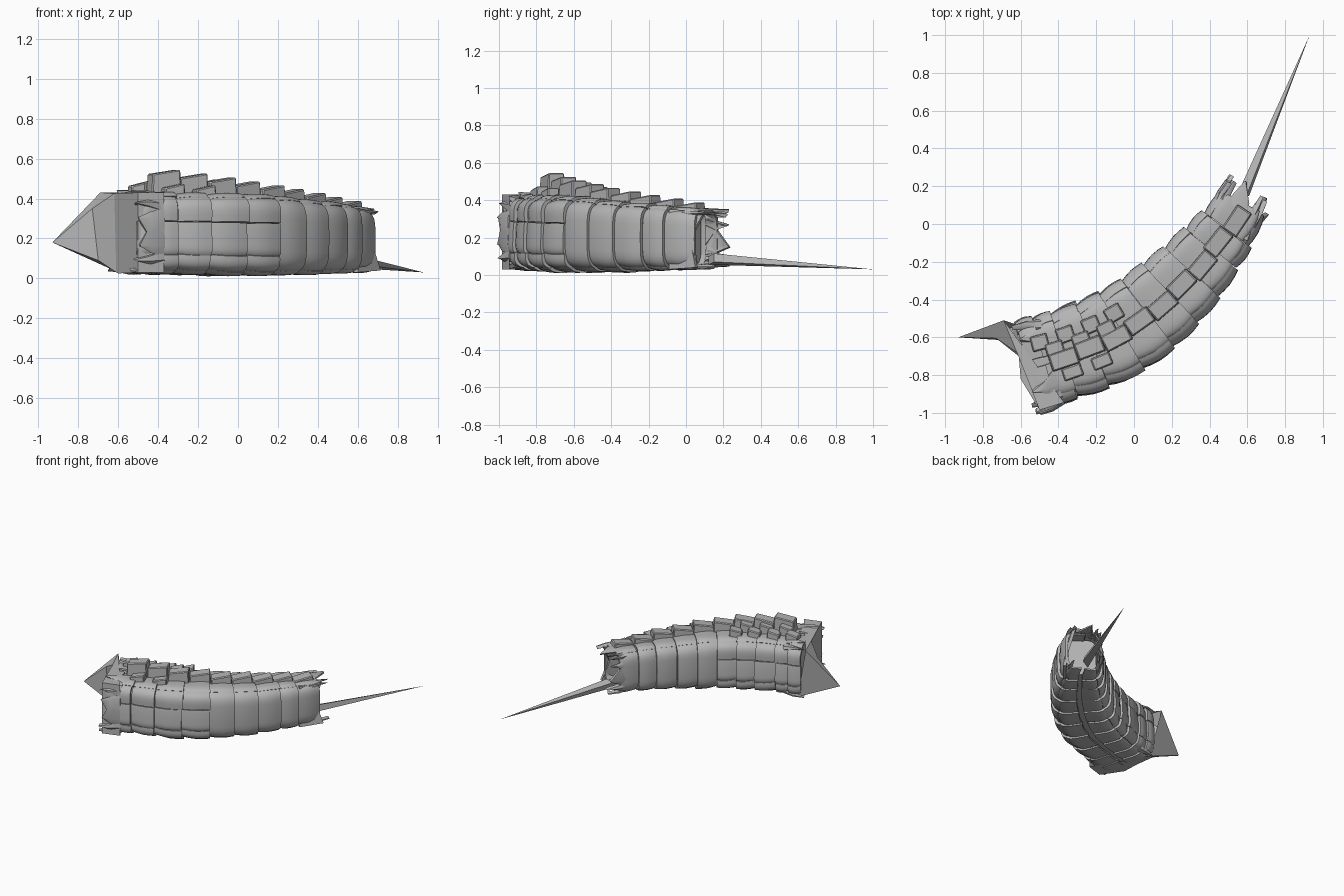
import bpy, bmesh, math, random
from mathutils import Vector

if "Cube" in bpy.data.objects:
    bpy.data.objects.remove(bpy.data.objects["Cube"])
random.seed(4)

grey = bpy.data.materials.new("plate grey")
grey.diffuse_color = (0.46, 0.46, 0.46, 1)
grey.use_nodes = True
grey.node_tree.nodes["Principled BSDF"].inputs["Base Color"].default_value = grey.diffuse_color

# body path: x, y, half width, centre height, half height
KEYS = [(-0.57, -0.75, .235, .228, .195), (-0.36, -0.69, .225, .225, .195), (-0.11, -0.59, .225, .22, .195),
        (0.10, -0.45, .213, .215, .19), (0.295, -0.265, .187, .205, .175),
        (0.44, -0.09, .155, .20, .165), (0.53, 0.03, .13, .195, .155), (0.585, 0.13, .11, .19, .145)]


def catmull(a, b, c, d, t):
    return [0.5 * (2 * q + (r - p) * t + (2 * p - 5 * q + 4 * r - s) * t * t + (3 * q - p - 3 * r + s) * t ** 3)
            for p, q, r, s in zip(a, b, c, d)]


path = []
ext = [[2 * p - q for p, q in zip(KEYS[0], KEYS[1])]] + list(KEYS) + [[2 * p - q for p, q in zip(KEYS[-1], KEYS[-2])]]
for k in range(len(KEYS) - 1):
    path += [catmull(*ext[k:k + 4], j / 20) for j in range(20)]
path.append(list(KEYS[-1]))
dist = [0.0]
for p, q in zip(path, path[1:]):
    dist.append(dist[-1] + math.hypot(q[0] - p[0], q[1] - p[1]))
LEN = dist[-1]


def frame(s):
    """Centre, forward, side and half sizes at path length s."""
    i = max(0, min(len(path) - 2, sum(d <= s for d in dist) - 1))
    p, q = path[i], path[i + 1]
    f = (s - dist[i]) / (dist[i + 1] - dist[i])
    g = max(0, min(1, f))
    v = [a + (b - a) * g for a, b in zip(p, q)]
    t = Vector((q[0] - p[0], q[1] - p[1], 0)).normalized()
    c = Vector((p[0] + (q[0] - p[0]) * f, p[1] + (q[1] - p[1]) * f, v[3]))
    return c, t, Vector((t.y, -t.x, 0)), v[2], v[4]


def skin(s, deg, lift=0.0):
    """Point on the rounded-box body surface."""
    c, t, side, w, h = frame(s)
    a = math.radians(deg)
    ca, sa = math.cos(a), math.sin(a)
    return (c + side * math.copysign(abs(ca) ** .45, ca) * (w + lift)
            + Vector((0, 0, 1)) * math.copysign(abs(sa) ** .45, sa) * (h + lift * .6))


def make(name, verts, faces, smooth=False):
    me = bpy.data.meshes.new(name)
    me.from_pydata([tuple(v) for v in verts], [], faces)
    bm = bmesh.new()
    bm.from_mesh(me)
    bmesh.ops.recalc_face_normals(bm, faces=bm.faces)
    bm.to_mesh(me)
    bm.free()
    ob = bpy.data.objects.new(name, me)
    bpy.context.collection.objects.link(ob)
    me.materials.append(grey)
    if smooth:
        bpy.context.view_layer.objects.active = ob
        ob.select_set(True)
        bpy.ops.object.shade_smooth_by_angle(angle=math.radians(40))
        ob.select_set(False)
    return ob


def panel(name, s0, s1, a0, a1, l0, l1, tip0=1.0, tip1=1.0, na=8, ns=4):
    """Curved armour plate with thickness; tip values narrow its ends."""
    verts, faces = [], []
    for inner in (0, 1):
        for i in range(ns + 1):
            u = i / ns
            k = tip0 + (tip1 - tip0) * u
            lift = l0 + (l1 - l0) * u + .01 * math.sin(math.pi * u) - .02 * inner
            for j in range(na + 1):
                a = (a0 + a1) / 2 + (a1 - a0) * k * (j / na - .5)
                edge = .008 * (1 - (2 * j / na - 1) ** 2)
                verts.append(skin(s0 + (s1 - s0) * u, a, lift + edge))
    n, row = (ns + 1) * (na + 1), na + 1
    for i in range(ns):
        for j in range(na):
            q = [i * row + j, i * row + j + 1, (i + 1) * row + j + 1, (i + 1) * row + j]
            faces += [q, [x + n for x in reversed(q)]]
    rim = ([j for j in range(row)] + [i * row + na for i in range(1, ns + 1)]
           + [ns * row + j for j in range(na - 1, -1, -1)] + [i * row for i in range(ns - 1, 0, -1)])
    for p, q in zip(rim, rim[1:] + rim[:1]):
        faces.append([p, q, q + n, p + n])
    return make(name, verts, faces, True)


# inner body core
M, R = 24, 28
cv = [skin(.02 + (LEN - .15) * i / M, 360 * (j + .5) / R, -.02) for i in range(M + 1) for j in range(R)]
cf = [[i * R + j, i * R + (j + 1) % R, (i + 1) * R + (j + 1) % R, (i + 1) * R + j] for i in range(M) for j in range(R)]
cf += [list(range(R)), list(range(M * R, (M + 1) * R))]
make("body_core", cv, cf, True)

# armour bands: front bands have three side rows, rear bands one tall side plate
bounds = [0, .09, .2, .36, .53, .70, .86, 1.02, 1.18, 1.31, LEN - .03]
for i, (s0, s1) in enumerate(zip(bounds, bounds[1:])):
    rows = [-54, -14, 4, 54] if i < 5 else [-54, 54]
    outer = list(zip(rows, rows[1:]))
    cuts = outer + [(180 - b, 180 - a) for a, b in outer]
    cuts += [(54, 90), (90, 126), (234, 270), (270, 306)]
    for a0, a1 in cuts:
        j = random.uniform(-.006, .006)
        wide = 14 if a1 - a0 > 60 else 8
        panel("armour_plate", s0 + .004 + j, s1 + .006 + j, a0 + .3, a1 - .3, -.004, .014 + j, na=wide)

# pointed plates at head rim and tail rim
for a in (-50, -22, -4, 6, 28, 50, 75, 105, 130, 230):
    panel("head_spike", -.03 + random.uniform(0, .04), .14, a - 13, a + 13, .03, .014, tip0=.04, na=2, ns=2)
for a in (-58, 52, 72, 95, 118, 140, 168, 183, 200, 232):
    panel("tail_spike", LEN - .1, LEN + .04 + random.uniform(0, .05), a - 14, a + 14, .01, .02, tip1=.04, na=2, ns=2)

# raised back scutes: path length, side offset, length, width, top height
scutes = [(.20 + .148 * i, .02 - .012 * (i % 2), .155, .095, .545 - .0195 * i) for i in range(9)]
scutes += [(.10 + .15 * i, -.10, .095, .085, .485 - .004 * i) for i in range(4)]
scutes += [(.17 + .15 * i, -.05, .10, .07, .505 - .004 * i) for i in range(3)]
scutes += [(.22 + .16 * i, .10, .11, .07, .475 - .008 * i) for i in range(2)]
for s, off, ln, wd, top in scutes:
    c, t, side, w, h = frame(s)
    base = c.z + h - .02
    vs = []
    for z0, k in ((0, 1), (1, .94)):
        for a, b in ((-1, -1), (1, -1), (1, 1), (-1, 1)):
            p = c + t * a * ln / 2 * k + side * (off + b * wd / 2 * k)
            p.z = base if z0 == 0 else top - (.022 if a < 0 else 0)
            vs.append(p)
    ob = make("back_scute", vs, [[0, 1, 2, 3], [4, 5, 6, 7], [0, 1, 5, 4], [1, 2, 6, 5], [2, 3, 7, 6], [3, 0, 4, 7]])
    bv = ob.modifiers.new("bevel", "BEVEL")
    bv.width, bv.segments = .006, 1

# pointed face mask: tip, inner rim, ridge, brow line and outer rim with side flap
mask = [(-.93, -.60, .18), (-.69, -.51, .43), (-.60, -.54, .03), (-.73, -.605, .35), (-.70, -.615, .09),
        (-.62, -.68, .425), (-.61, -.70, .03), (-.50, -.985, .43), (-.50, -.985, .03), (-.60, -.82, .025),
        (-.37, -.945, .43), (-.37, -.945, .03)]
make("face_mask", mask, [[0, 1, 3], [0, 3, 4], [0, 4, 2], [0, 2, 1], [3, 5, 6, 4], [5, 7, 8, 6], [1, 5, 3],
                         [2, 4, 6], [6, 8, 9], [7, 10, 11, 8], [1, 10, 7, 5], [2, 6, 8, 11]])

# long thin tail
tail = [(.53, .12, .10), (.595, .15, .115), (.61, .15, .07), (.54, .12, .055), (.93, 1.0, .03)]
make("tail", tail, [[0, 1, 4], [1, 2, 4], [2, 3, 4], [3, 0, 4], [0, 1, 2, 3]])

# notched flank plate at the outer end of the body
flank = [(.60, -.09, .35), (.665, .10, .345), (.665, .02, .20), (.715, .05, .04), (.60, -.09, .03)]
inner = [(x - .02, y + .012, z) for x, y, z in flank]
make("tail_flank", flank + inner, [[0, 1, 2], [0, 2, 4], [2, 3, 4], [5, 6, 7], [5, 7, 9], [7, 8, 9],
                                   [0, 1, 6, 5], [1, 2, 7, 6], [2, 3, 8, 7], [3, 4, 9, 8], [4, 0, 5, 9]])
